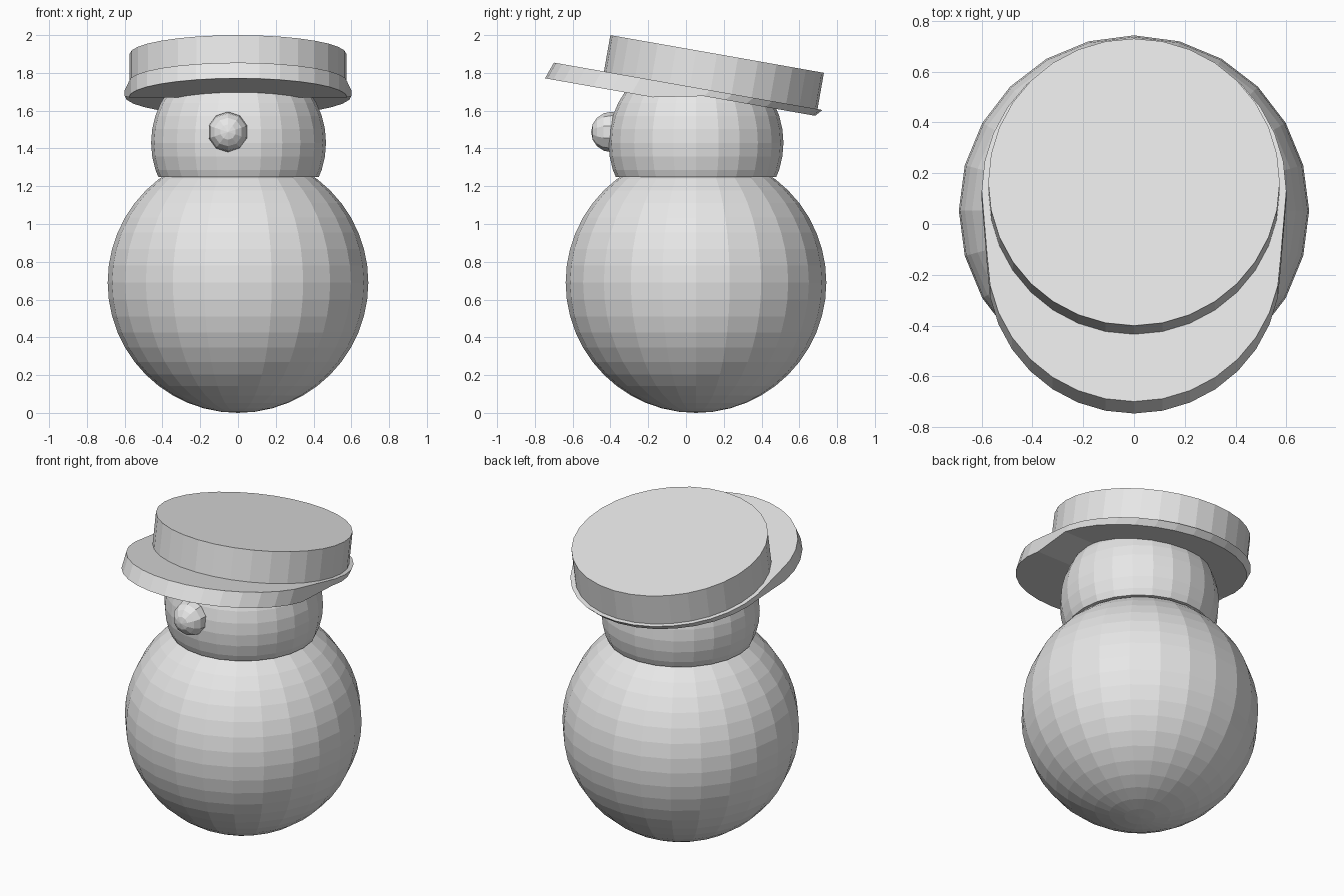
import bpy, bmesh, math
from mathutils import Matrix

if "Cube" in bpy.data.objects:
    bpy.data.objects.remove(bpy.data.objects["Cube"])

grey = bpy.data.materials.new("plain_grey")
grey.diffuse_color = (0.8, 0.8, 0.8, 1)
grey.use_nodes = True
grey.node_tree.nodes["Principled BSDF"].inputs["Base Color"].default_value = grey.diffuse_color


def finish(name, bm, matrix):
    """Turn a bmesh into a named, flat-shaded object."""
    bmesh.ops.recalc_face_normals(bm, faces=bm.faces[:])
    mesh = bpy.data.meshes.new(name)
    bm.transform(matrix)
    bm.to_mesh(mesh)
    bm.free()
    mesh.materials.append(grey)
    obj = bpy.data.objects.new(name, mesh)
    bpy.context.collection.objects.link(obj)
    return obj


def ball(name, centre, radius, segments, rings, tilt=0, cut_z=None):
    bm = bmesh.new()
    bmesh.ops.create_uvsphere(bm, u_segments=segments, v_segments=rings, radius=radius)
    if cut_z is not None:  # flat cut at the bottom
        bmesh.ops.bisect_plane(bm, geom=bm.verts[:] + bm.edges[:] + bm.faces[:],
                               plane_co=(0, 0, cut_z - centre[2]), plane_no=(0, 0, 1),
                               clear_inner=True)
        bmesh.ops.holes_fill(bm, edges=[e for e in bm.edges if e.is_boundary], sides=0)
    return finish(name, bm, Matrix.Translation(centre) @ Matrix.Rotation(tilt, 4, 'X'))


# Snow balls and nose
ball("body", (0, 0.053, 0.69), 0.69, 24, 24)
ball("head", (0.003, 0.053, 1.43), 0.463, 24, 20, cut_z=1.248)
ball("nose", (-0.053, -0.395, 1.487), 0.107, 10, 8, tilt=math.pi / 2)

# Hat frame: tipped back ten degrees, origin at the middle of the crown base
hat = Matrix.Translation((0, 0.131, 1.708)) @ Matrix.Rotation(math.radians(-10), 4, 'X')

# Crown: short cylinder
bm = bmesh.new()
bmesh.ops.create_cone(bm, cap_ends=True, segments=32, radius1=0.574, radius2=0.574,
                      depth=0.195)
finish("hat_crown", bm, hat @ Matrix.Translation((0, 0, 0.0975)))


def brim_outline(bm, shift, z_front, z_back):
    """Front half circle pushed forward, back half circle around the crown."""
    verts = []
    for i in range(17):
        a = math.pi + math.pi * i / 16
        verts.append(bm.verts.new((0.578 * math.cos(a),
                                   -0.265 + 0.578 * math.sin(a) + shift, z_front)))
    for i in range(17):
        a = math.pi * i / 16
        verts.append(bm.verts.new((0.6 * math.cos(a),
                                   0.6 * math.sin(a) + shift, z_back)))
    return verts


# Brim: visor at the front, thin rim at the back
bm = bmesh.new()
top = brim_outline(bm, 0, 0, 0)
low = brim_outline(bm, -0.032, -0.09, -0.037)
n = len(top)
for i in range(n):
    j = (i + 1) % n
    bm.faces.new((top[i], top[j], low[j], low[i]))
bm.faces.new(top)
# Underside in three pieces so each one stays flat
bm.faces.new(low[:17])
bm.faces.new(low[17:])
bm.faces.new((low[0], low[16], low[17], low[33]))
finish("hat_brim", bm, hat)
